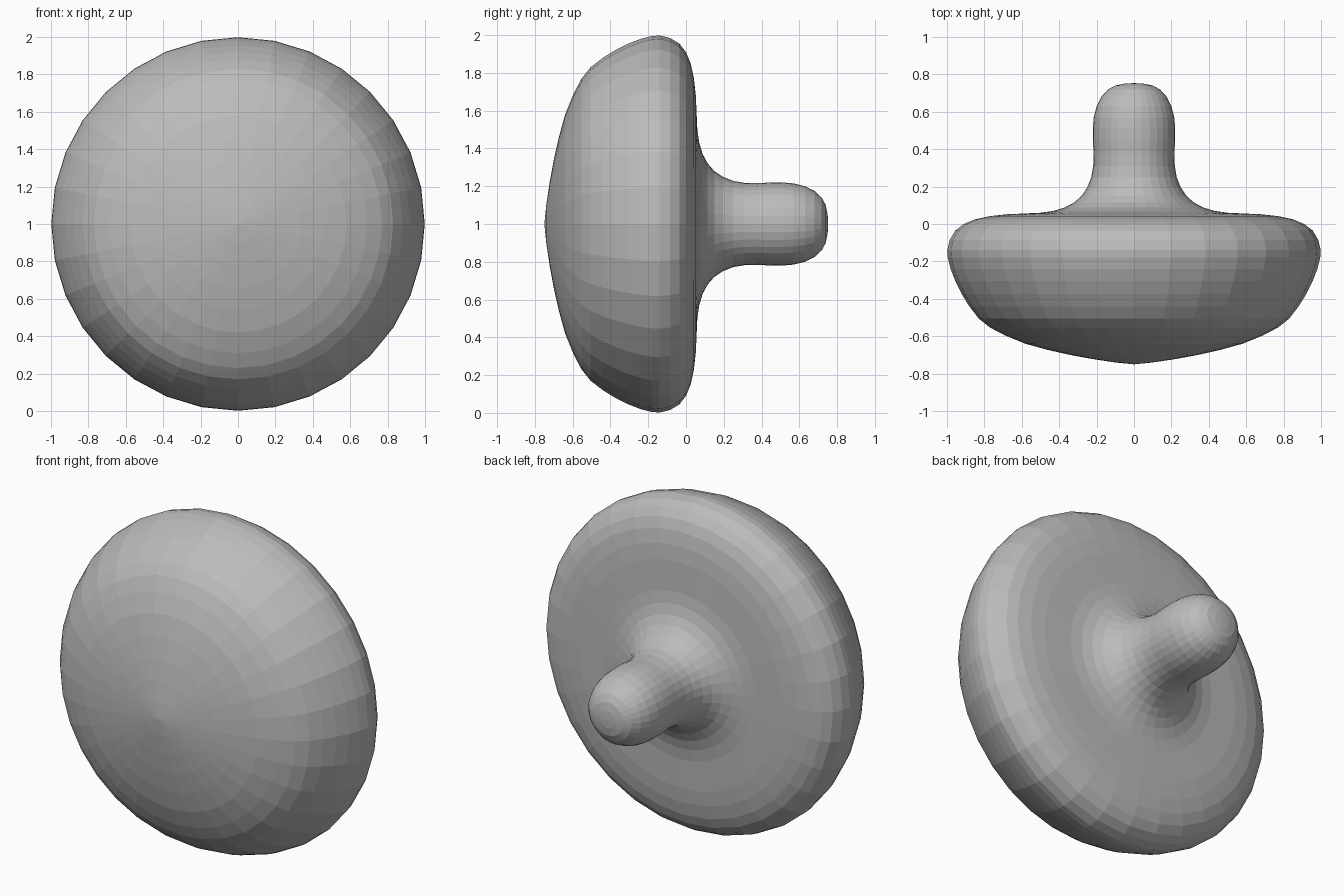
import bpy
import bmesh
import math

cube = bpy.data.objects.get("Cube")
if cube:
    bpy.data.objects.remove(cube, do_unlink=True)

SIDES = 32

# One plain grey for the whole part
grey = bpy.data.materials.new("plain_grey")
grey.use_nodes = True
colour = (0.5, 0.5, 0.5, 1.0)
grey.diffuse_color = colour
grey.node_tree.nodes["Principled BSDF"].inputs["Base Color"].default_value = colour

# Half profile as (radius, y): domed front, rounded rim, flat back, neck, stem
dome = [(0, -0.75), (0.1, -0.74), (0.22, -0.722), (0.34, -0.70), (0.46, -0.673),
        (0.58, -0.64), (0.69, -0.595), (0.77, -0.553), (0.83, -0.505)]
rim = [(0.88, -0.44), (0.92, -0.375), (0.955, -0.305), (0.98, -0.24), (0.995, -0.18),
       (0.998, -0.14), (0.985, -0.085), (0.955, -0.035), (0.91, 0), (0.85, 0.025)]
back = [(0.77, 0.042), (0.68, 0.052), (0.59, 0.056), (0.5, 0.06)]
neck = [(0.43, 0.07), (0.37, 0.088), (0.32, 0.115), (0.28, 0.15),
        (0.25, 0.195), (0.228, 0.25), (0.218, 0.31), (0.216, 0.38)]
stem = [(0.22, 0.45), (0.22, 0.51), (0.215, 0.57), (0.2, 0.63), (0.175, 0.68),
        (0.14, 0.718), (0.1, 0.74), (0.05, 0.75), (0, 0.753)]
profile = dome + rim + back + neck + stem

# Turn the profile around the front-to-back axis
bm = bmesh.new()
verts = [bm.verts.new((0, y, 1 + r)) for r, y in profile]
edges = [bm.edges.new(pair) for pair in zip(verts, verts[1:])]
bmesh.ops.spin(bm, geom=verts + edges, cent=(0, 0, 1), axis=(0, 1, 0),
               angle=math.tau, steps=SIDES, use_duplicate=False)
bmesh.ops.remove_doubles(bm, verts=bm.verts, dist=0.0005)
bmesh.ops.dissolve_degenerate(bm, edges=bm.edges, dist=0.0005)
bmesh.ops.recalc_face_normals(bm, faces=bm.faces)

mesh = bpy.data.meshes.new("round_knob")
bm.to_mesh(mesh)
bm.free()
mesh.materials.append(grey)
knob = bpy.data.objects.new("round_knob", mesh)
bpy.context.scene.collection.objects.link(knob)
